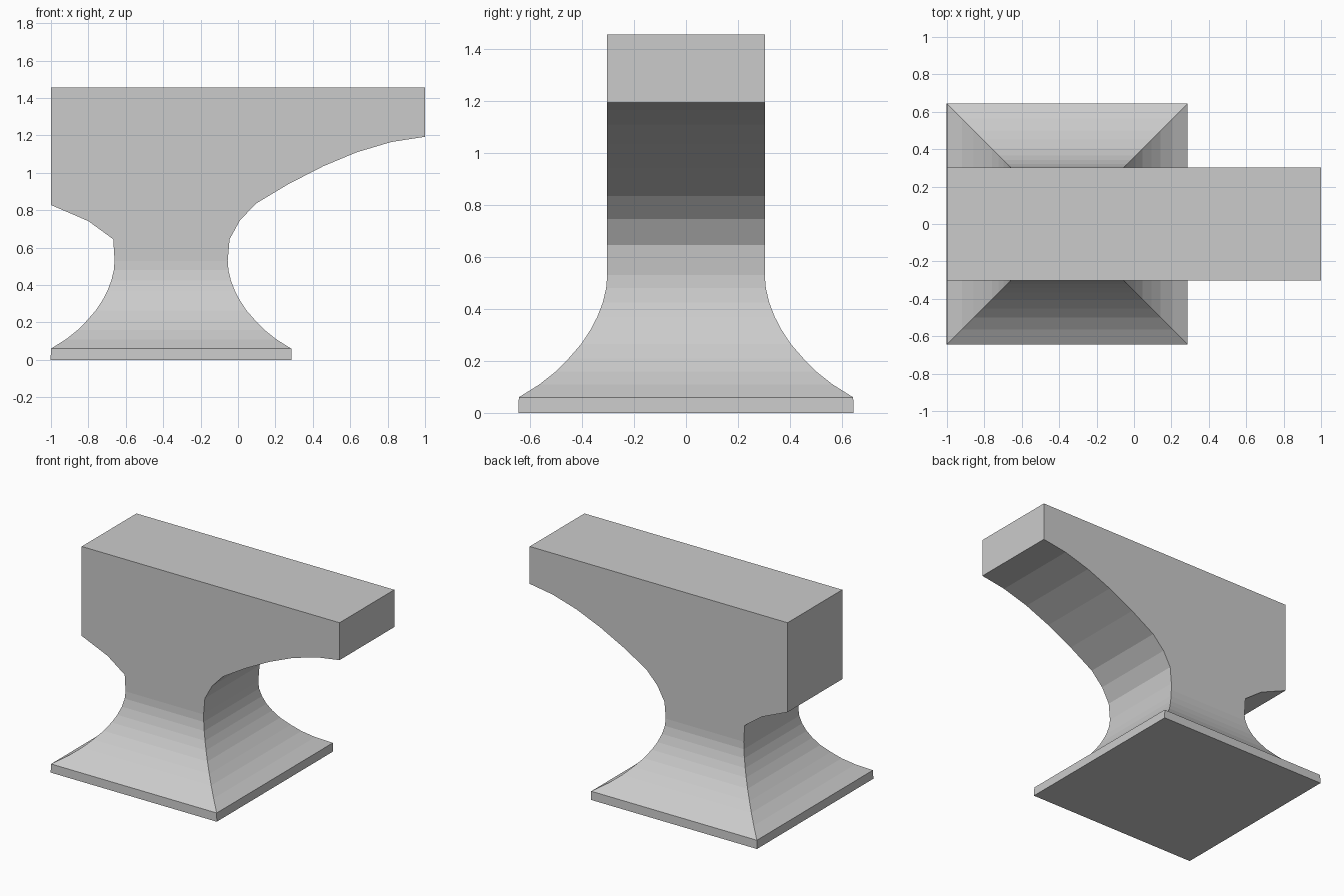
import bpy
import bmesh

default = bpy.data.objects.get("Cube")
if default:
    bpy.data.objects.remove(default, do_unlink=True)

# One plain grey metal
grey = bpy.data.materials.new("grey_metal")
grey.use_nodes = True
colour = (0.6, 0.6, 0.6, 1)
grey.diffuse_color = colour
grey.node_tree.nodes["Principled BSDF"].inputs["Base Color"].default_value = colour

WAIST_L, WAIST_R, HALF_Y, WAIST_Z = -0.66, -0.055, 0.303, 0.53
TOP_Z = 1.455

bm = bmesh.new()


def rectangle(spread, z):
    """Ring of four corners around the waist, pushed out by spread."""
    x0, x1, y = WAIST_L - spread, WAIST_R + spread, HALF_Y + spread
    return [bm.verts.new((px, py, z)) for px, py in ((x0, -y), (x1, -y), (x1, y), (x0, y))]


# Foot: square plinth and concave flare up to the waist, as (spread, height)
flare = [(0.342, 0), (0.34, 0.06), (0.26, 0.11), (0.197, 0.16), (0.148, 0.21),
         (0.1, 0.265), (0.064, 0.32), (0.038, 0.37), (0.017, 0.425), (0.004, 0.48), (0, WAIST_Z)]
rings = [rectangle(s, z) for s, z in flare]
bm.faces.new(list(reversed(rings[0])))
for low, high in zip(rings, rings[1:]):
    for i in range(4):
        j = (i + 1) % 4
        bm.faces.new((low[i], low[j], high[j], high[i]))

# Body: side outline with a long horn on +x and a short heel on -x
horn = [(WAIST_R, WAIST_Z), (-0.045, 0.645), (0.01, 0.745), (0.095, 0.835), (0.27, 0.94),
        (0.455, 1.035), (0.635, 1.11), (0.82, 1.165), (1, 1.193)]
heel = [(-1, 0.828), (-0.8, 0.742), (-0.667, 0.645), (WAIST_L, WAIST_Z)]
outline = horn + [(1, TOP_Z), (-1, TOP_Z)] + heel
front = [bm.verts.new((x, -HALF_Y, z)) for x, z in outline]
back = [bm.verts.new((x, HALF_Y, z)) for x, z in outline]
bm.faces.new(front)
bm.faces.new(list(reversed(back)))
for i in range(len(outline) - 1):
    bm.faces.new((front[i], back[i], back[i + 1], front[i + 1]))

# Weld the body to the foot at the waist
bmesh.ops.remove_doubles(bm, verts=bm.verts, dist=0.001)
bmesh.ops.recalc_face_normals(bm, faces=bm.faces)

mesh = bpy.data.meshes.new("anvil")
bm.to_mesh(mesh)
bm.free()
mesh.materials.append(grey)
anvil = bpy.data.objects.new("anvil", mesh)
bpy.context.collection.objects.link(anvil)
